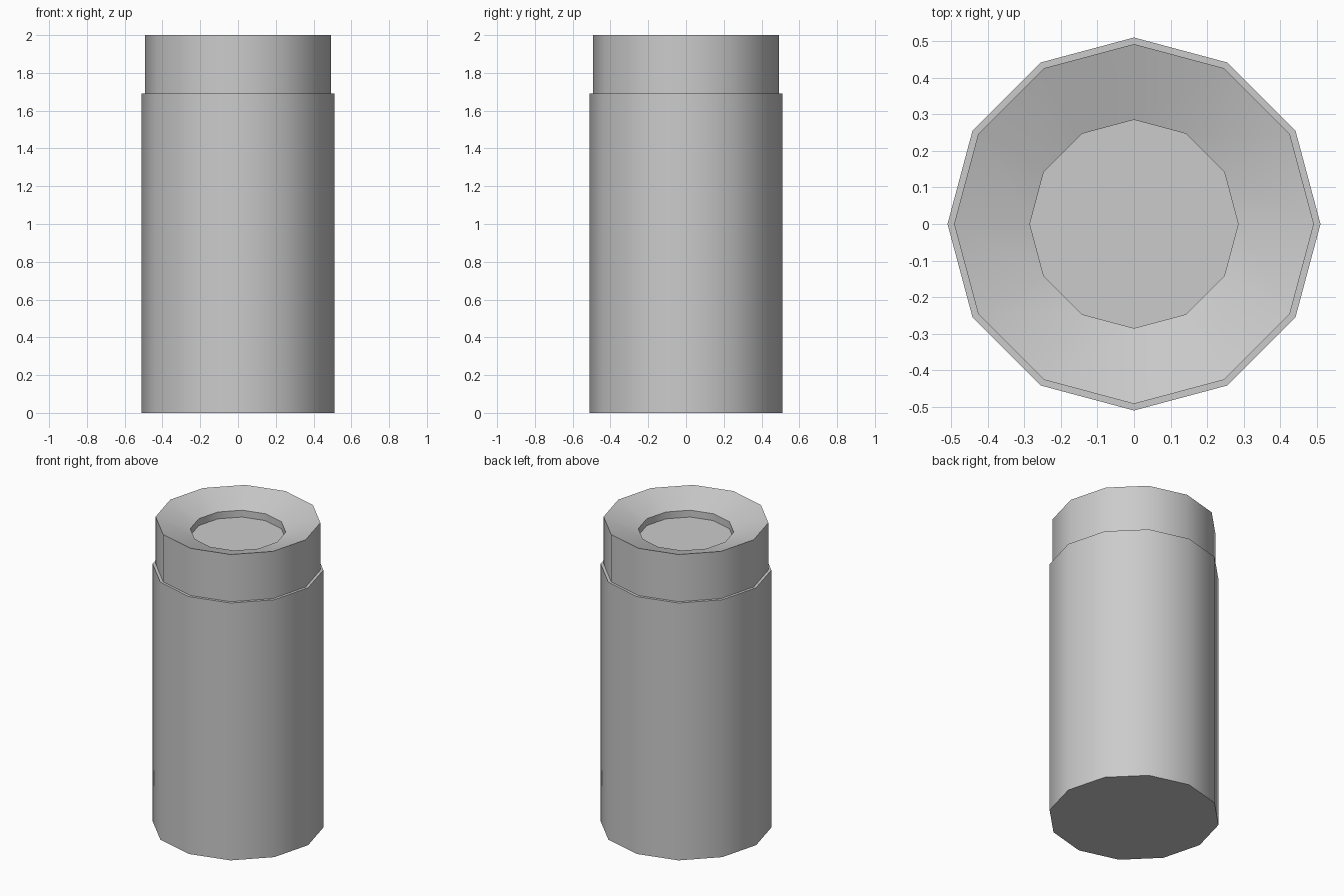
import bpy, bmesh, math

if "Cube" in bpy.data.objects:
    bpy.data.objects.remove(bpy.data.objects["Cube"])

SIDES = 12


def lathe(name, profile):
    """Revolve (radius, z) points around z; radius 0 becomes a fan centre."""
    bm = bmesh.new()
    rings = []
    for r, z in profile:
        if r == 0:
            rings.append([bm.verts.new((0, 0, z))] * SIDES)
        else:
            rings.append([bm.verts.new((r * math.cos(2 * math.pi * i / SIDES),
                                        r * math.sin(2 * math.pi * i / SIDES), z))
                          for i in range(SIDES)])
    for a, b in zip(rings, rings[1:]):
        for i in range(SIDES):
            j = (i + 1) % SIDES
            quad = dict.fromkeys([a[i], a[j], b[j], b[i]])  # drops repeated centre
            bm.faces.new(list(quad))
    bmesh.ops.recalc_face_normals(bm, faces=bm.faces)
    mesh = bpy.data.meshes.new(name)
    bm.to_mesh(mesh)
    bm.free()
    obj = bpy.data.objects.new(name, mesh)
    bpy.context.collection.objects.link(obj)
    bpy.ops.object.select_all(action='DESELECT')
    obj.select_set(True)
    bpy.context.view_layer.objects.active = obj
    bpy.ops.object.shade_smooth_by_angle(angle=math.radians(40))
    return obj


# Closed body: flat base, straight wall, sloping rim and shallow round recess
lathe("can_body", [(0, 0), (0.492, 0), (0.492, 2.0),
                   (0.285, 1.93), (0.285, 1.885), (0, 1.885)])

# Thin sleeve wrapped around the lower part
lathe("outer_sleeve", [(0.492, 0), (0.51, 0), (0.51, 1.69), (0.492, 1.69)])
